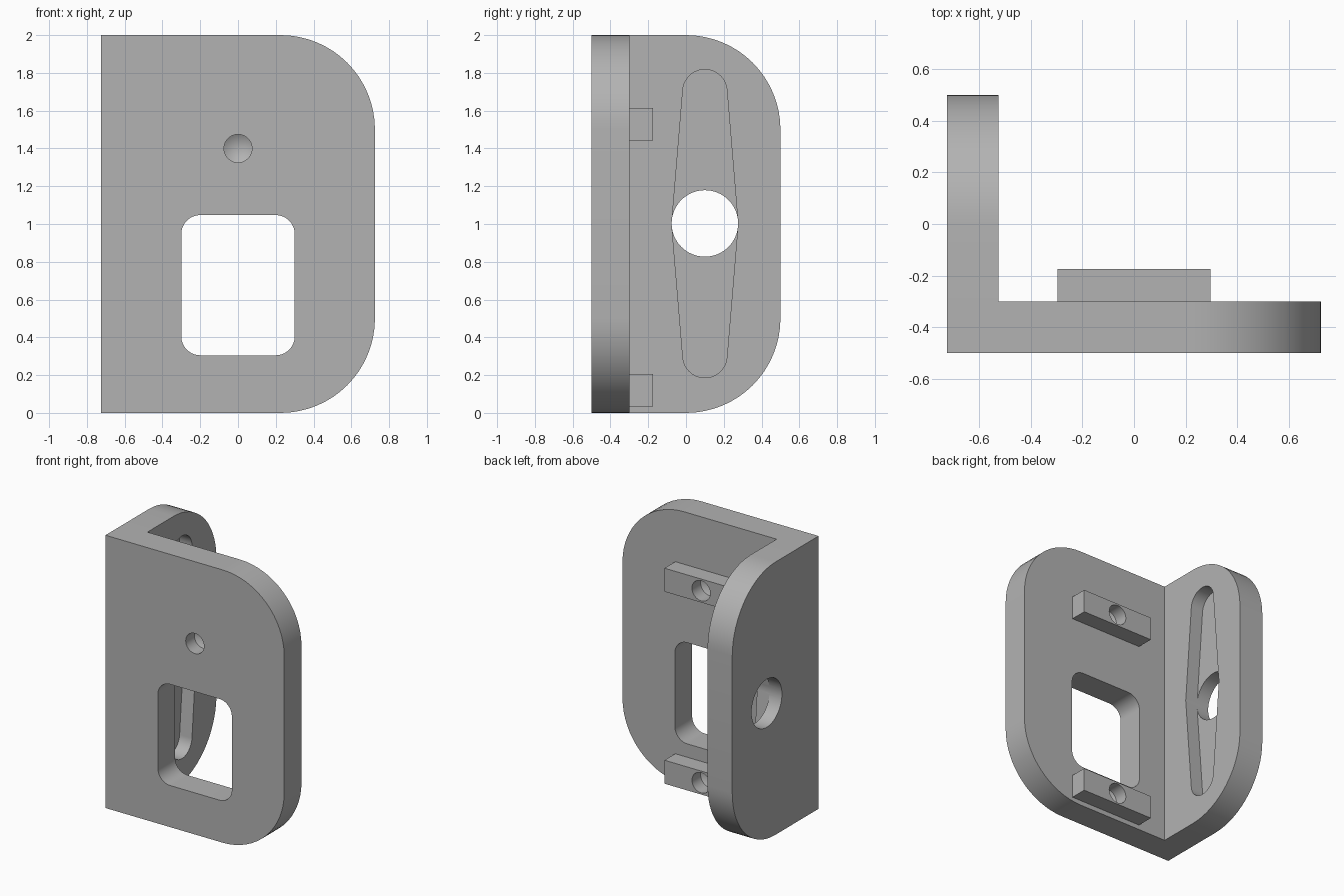
import bpy, bmesh, math
from mathutils import Vector
from mathutils.geometry import convex_hull_2d

cube = bpy.data.objects.get("Cube")
if cube:
    bpy.data.objects.remove(cube, do_unlink=True)

grey = bpy.data.materials.new("plain grey")
grey.use_nodes = True
grey.diffuse_color = (0.45, 0.45, 0.45, 1)
grey.node_tree.nodes["Principled BSDF"].inputs["Base Color"].default_value = grey.diffuse_color


def hull(circles, steps=64):
    """Outline wrapped around circles given as (u, z, radius)."""
    pts = []
    for u, z, r in circles:
        n = steps if r else 1
        for i in range(n):
            a = math.tau * i / n
            pts.append(Vector((u + r * math.cos(a), z + r * math.sin(a))))
    return [pts[i] for i in convex_hull_2d(pts)]


def prism(name, outline, axis, start, end, tip=0):
    """Extrude an outline along x or y; tip adds a drill point at the end."""
    bm = bmesh.new()

    def place(p, t):
        return (t, p.x, p.y) if axis == "x" else (p.x, t, p.y)

    a = [bm.verts.new(place(p, start)) for p in outline]
    b = [bm.verts.new(place(p, end)) for p in outline]
    bm.faces.new(a)
    cap = bm.faces.new(b)
    for i in range(len(a)):
        j = (i + 1) % len(a)
        bm.faces.new((a[i], a[j], b[j], b[i]))
    if tip:
        point = bmesh.ops.poke(bm, faces=[cap])["verts"][0]
        point.co["xyz".index(axis)] = end + tip
    bmesh.ops.recalc_face_normals(bm, faces=bm.faces)
    mesh = bpy.data.meshes.new(name)
    bm.to_mesh(mesh)
    bm.free()
    mesh.materials.append(grey)
    obj = bpy.data.objects.new(name, mesh)
    bpy.context.collection.objects.link(obj)
    return obj


def combine(target, tool, operation):
    """Apply a boolean and discard the tool."""
    bpy.context.view_layer.objects.active = target
    mod = target.modifiers.new(operation.title(), "BOOLEAN")
    mod.operation, mod.object, mod.solver = operation, tool, "EXACT"
    bpy.ops.object.modifier_apply(modifier=mod.name)
    bpy.data.objects.remove(tool, do_unlink=True)


# Front plate and side plate joined into an L
bracket = prism("bracket", hull([(-.725, 0, 0), (-.725, 2, 0), (.225, .5, .5), (.225, 1.5, .5)]),
                "y", -.5, -.3)
side = prism("side_plate", hull([(-.5, 0, 0), (-.5, 2, 0), (0, .5, .5), (0, 1.5, .5)]),
             "x", -.725, -.525)
combine(bracket, side, "UNION")

# Window and blind drilled hole in the front
window = prism("window_cutter", hull([(x, z, .1) for x in (-.2, .2) for z in (.405, .947)]),
               "y", -.6, -.2)
combine(bracket, window, "DIFFERENCE")
hole = prism("front_hole_cutter", hull([(0, 1.4, .074)]), "y", -.6, -.4, .045)
combine(bracket, hole, "DIFFERENCE")

# Tapered recess on the inner side face, with a round hole through its middle
recess = prism("recess_cutter", hull([(.1, .303, .117), (.1, 1, .175), (.1, 1.701, .117)]),
               "x", -.625, -.4)
combine(bracket, recess, "DIFFERENCE")
through = prism("through_hole_cutter", hull([(.1, 1.003, .176)]), "x", -.8, -.4)
combine(bracket, through, "DIFFERENCE")

# Two mounting bars on the back, each with a blind drilled hole
for z in (.121, 1.529):
    bar = prism("mounting_bar", hull([(x, z + h, 0) for x in (-.297, .297) for h in (-.086, .086)]),
                "y", -.35, -.175)
    combine(bracket, bar, "UNION")
    drill = prism("bar_hole_cutter", hull([(0, z, .074)]), "y", -.1, -.275, -.045)
    combine(bracket, drill, "DIFFERENCE")

# Smooth the curved walls and keep the edges crisp
bpy.ops.object.select_all(action="DESELECT")
bracket.select_set(True)
bpy.context.view_layer.objects.active = bracket
bpy.ops.object.shade_smooth_by_angle(angle=math.radians(25))
